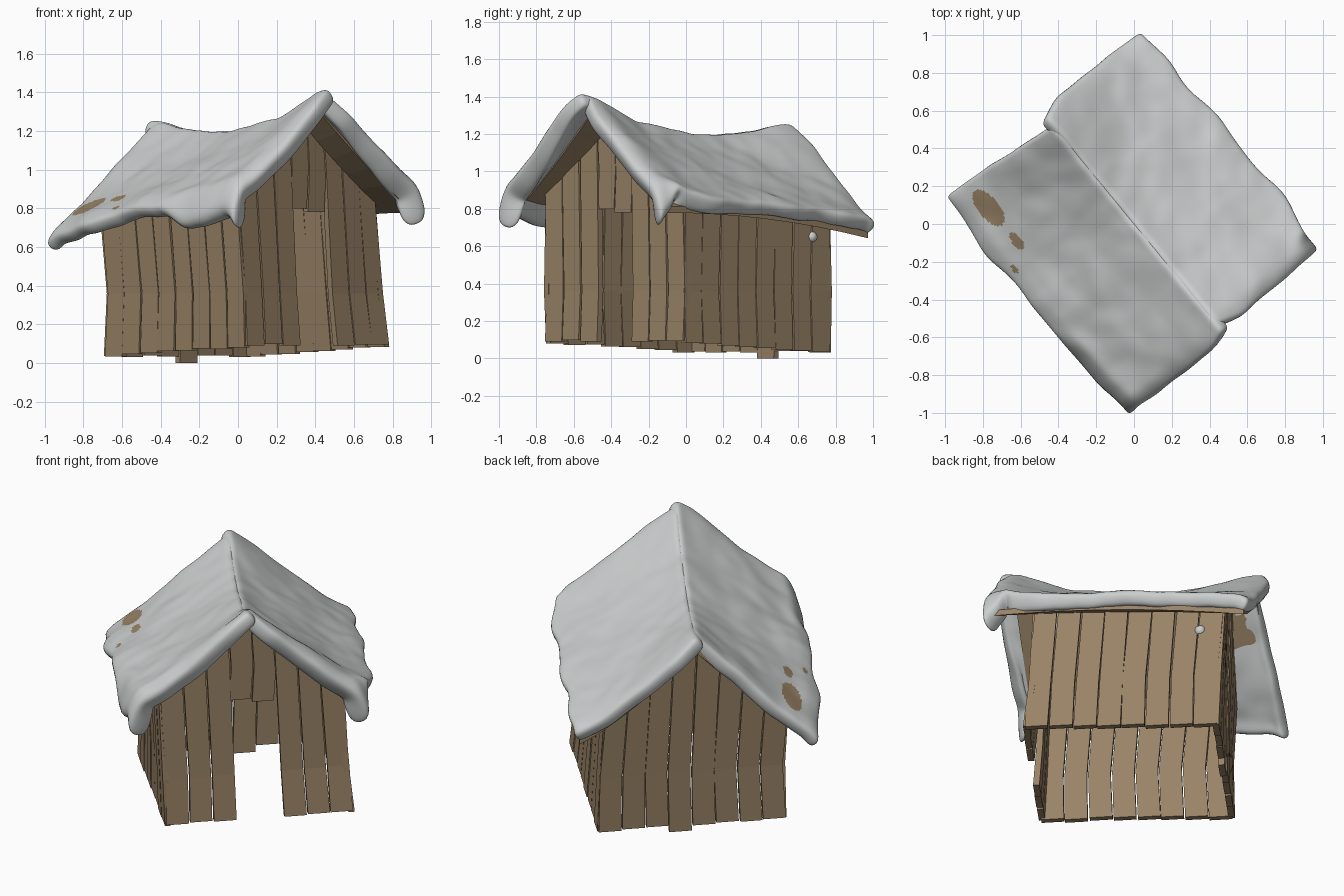
import bpy, bmesh, math, random
from mathutils import Vector, noise

if "Cube" in bpy.data.objects:
    bpy.data.objects.remove(bpy.data.objects["Cube"])

random.seed(4)
ROOF_ANG, WALL_ANG = math.radians(39.6), math.radians(44.2)


def material(name, col):
    m = bpy.data.materials.new(name)
    m.diffuse_color = (*col, 1)
    m.use_nodes = True
    m.node_tree.nodes["Principled BSDF"].inputs["Base Color"].default_value = m.diffuse_color
    return m


WOOD = material("brown wood", (0.32, 0.228, 0.133))
SNOW = material("pale snow", (0.60, 0.62, 0.62))


# u runs across the hut, v runs along the ridge towards the door gable
def to_world(u, v, ang):
    c, s = math.cos(ang), math.sin(ang)
    return u * c + v * s, u * s - v * c


def to_local(x, y, ang):
    c, s = math.cos(ang), math.sin(ang)
    return x * c + y * s, x * s - y * c


def deck(u, v):
    """Height of the underside of the sagging roof."""
    ridge = 1.11 + 0.107 * v + 0.245 * v * v
    eave = 0.76 + 0.093 * v - 0.07 * v * v
    s = abs(u) / 0.62
    return eave + (ridge - eave) * (1 - s) ** 1.15 if s < 1 else eave - (s - 1) * 0.3


def finish(bm, name, mats, smooth=False):
    bmesh.ops.recalc_face_normals(bm, faces=bm.faces)
    me = bpy.data.meshes.new(name)
    bm.to_mesh(me)
    bm.free()
    for m in mats:
        me.materials.append(m)
    for p in me.polygons:
        p.use_smooth = smooth
    ob = bpy.data.objects.new(name, me)
    bpy.context.collection.objects.link(ob)
    return ob


# Scale and shift of the walls at foot, middle and top: the hut leans
LEAN = ((.99, .045), (.957, .0275), (.954, 0))


def lean(x, y, k):
    return x * LEAN[k][0] + LEAN[k][1], y * 1.02 + .01


def plank(bm, a0, a1, face, thick, place, z0, header=None):
    """Upright board with a kink at mid height, cut to the roof line."""
    rings = []
    for k in range(3):
        ring = []
        shift = random.uniform(-.003, .003) + (0, .012, 0)[k]
        for a, d in ((a0, 0), (a1, 0), (a1, -thick), (a0, -thick)):
            level = k if header is None else 2
            x, y = lean(*to_world(*place(a + shift, face + d), WALL_ANG), level)
            top = deck(*to_local(x, y, ROOF_ANG)) + .015
            low = z0 if header is None else header
            z = (low, .36 if header is None else (low + top) / 2, top)[k]
            ring.append(bm.verts.new((x, y, z)))
        rings.append(ring)
    bm.faces.new(rings[0])
    bm.faces.new(rings[2])
    for r, q in zip(rings, rings[1:]):
        for i in range(4):
            j = (i + 1) % 4
            bm.faces.new((r[i], r[j], q[j], q[i]))


def wall(name, half, face, place, base, n=8, door=False, low=None):
    bm = bmesh.new()
    w = 2 * half / n
    for i in range(n):
        a0 = -half + i * w
        gap = random.uniform(.002, .004)
        z0 = base(a0 + w / 2) + random.uniform(-.005, .005)
        if i == low:
            z0 = 0
        head = (.80, .78)[i - 3] if door and i in (3, 4) else None
        plank(bm, a0 + gap, a0 + w - gap, face + random.uniform(-.003, .003),
              .035, place, z0, head)
    finish(bm, name, [WOOD])


# Plank walls
wall("door_gable_wall", .52, .54, lambda a, d: (a, d), lambda a: .095, door=True)
wall("back_gable_wall", .52, .54, lambda a, d: (a, -d), lambda a: .035, low=4)
wall("right_side_wall", .53, .525, lambda a, d: (d, a), lambda a: .06 + .05 * a)
wall("left_side_wall", .53, .525, lambda a, d: (-d, a), lambda a: .06 + .05 * a)


# Roof decks: curved slabs under the snow
def roof_deck(name, side, width, v0, v1):
    bm = bmesh.new()
    nu, nv = 6, 8
    layers = []
    for dz in (0, .035):
        layers.append([[bm.verts.new((*to_world(side * width * i / nu, v0 + (v1 - v0) * j / nv, ROOF_ANG),
                                      deck(width * i / nu, v0 + (v1 - v0) * j / nv) + dz))
                        for j in range(nv + 1)] for i in range(nu + 1)])
    for g in layers:
        for i in range(nu):
            for j in range(nv):
                bm.faces.new((g[i][j], g[i + 1][j], g[i + 1][j + 1], g[i][j + 1]))
    b, t = layers
    for i in range(nu):
        for j in (0, nv):
            bm.faces.new((b[i][j], b[i + 1][j], t[i + 1][j], t[i][j]))
    for j in range(nv):
        for i in (0, nu):
            bm.faces.new((b[i][j], b[i][j + 1], t[i][j + 1], t[i][j]))
    finish(bm, name, [WOOD])


roof_deck("right_roof_deck", 1, .645, -.73, .67)
roof_deck("left_roof_deck", -1, .625, -.68, .67)

# Bare patches: centre x, y, half length, half width (long way along the ridge)
PATCHES = [(-.77, .085, .115, .054), (-.62, -.09, .052, .026), (-.632, -.24, .026, .013)]


# Snow blankets: lumpy sheets thickened and rounded, drooping at the rim
def snow(name, side):
    bm = bmesh.new()
    nu, nv = 18, 34
    g, depth = [], []
    for i in range(nu + 1):
        row = []
        for j in range(nv + 1):
            s, t = i / nu, 2 * j / nv - 1
            front, back = max(t, 0), max(-t, 0)
            wob = noise.noise(Vector((3 * t, side * 5, 1)))
            u = s * (.71 + .04 * wob - .025 * abs(t) ** 6)
            k = .05 * max(0, 1 - 5 * s)          # ends draw in at the ridge
            if side > 0:
                v = front * (.75 - k) - back * (.785 - k)
            else:
                v = front * (.79 - k) - back * (.685 + .085 * s)
            v += t * (.012 * noise.noise(Vector((4 * s, side * 3, t))) - .012 * s ** 8)
            edge = max(0, (abs(t) - .86) / .14) ** 2
            rim = max(0, (s - .86) / .14) ** 2
            z = deck(u, v) + .11 + .015 * t * t * (1 - s) + .01 * front * (1 - s)
            z += .085 * s * front ** 3
            z += .03 * s * back if side > 0 else -.075 * s * s * back
            z -= edge * (.03 + .08 * s * front)
            if side > 0:
                z -= rim * (.01 + .13 * (t > .85))
            else:
                z -= rim * (.03 + .13 * min(1, max(0, (t - .25) * 4)))
            z += .02 * noise.noise(Vector((4 * u * side, 4 * v, 7)))
            z += .012 * noise.noise(Vector((10 * u * side, 10 * v, 3)))
            row.append(bm.verts.new((*to_world(side * u, v, ROOF_ANG), z)))
            depth.append(.58 + .42 * front ** 2 * s)
        g.append(row)
    for i in range(nu):
        for j in range(nv):
            bm.faces.new((g[i][j], g[i + 1][j], g[i + 1][j + 1], g[i][j + 1]))
    ob = finish(bm, name, [SNOW, WOOD], True)
    if sum(p.normal.z for p in ob.data.polygons) < 0:
        ob.data.flip_normals()
    group = ob.vertex_groups.new(name="depth")
    for i, w in enumerate(depth):
        group.add([i], w, "REPLACE")
    sol = ob.modifiers.new("thickness", "SOLIDIFY")
    sol.thickness, sol.offset, sol.vertex_group = .145, -1, "depth"
    sub = ob.modifiers.new("rounding", "SUBSURF")
    sub.levels = sub.render_levels = 2
    dg = bpy.context.evaluated_depsgraph_get()
    me = bpy.data.meshes.new_from_object(ob.evaluated_get(dg))
    ob.modifiers.clear()
    ob.data = me
    for p in me.polygons:
        if p.normal.z < .2:
            continue
        u, v = to_local(p.center.x, p.center.y, ROOF_ANG)
        for x, y, length, width in PATCHES:
            pu, pv = to_local(x, y, ROOF_ANG)
            if ((v - pv) / length) ** 2 + ((u - pu) / width) ** 2 < 1:
                p.material_index = 1


snow("right_snow", 1)
snow("left_snow", -1)

# Snow clump poking through the right wall
bm = bmesh.new()
bmesh.ops.create_icosphere(bm, subdivisions=2, radius=.032)
x, y = lean(*to_world(.517, -.40, WALL_ANG), 2)
bmesh.ops.translate(bm, verts=bm.verts, vec=(x, y, .65))
finish(bm, "snow_clump", [SNOW], True)
